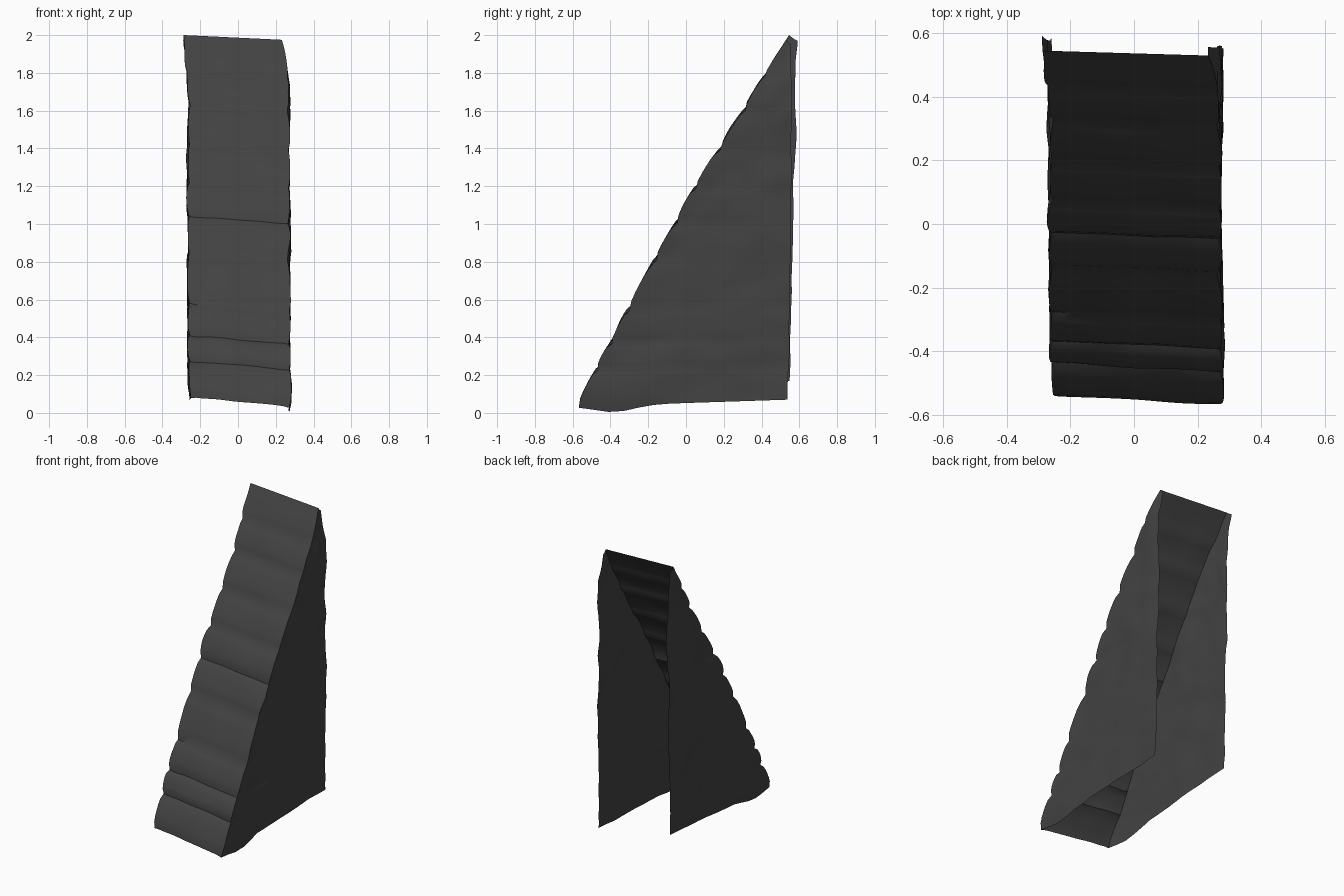
import bpy, bmesh, math
from mathutils import Vector, noise

if "Cube" in bpy.data.objects:
    bpy.data.objects.remove(bpy.data.objects["Cube"], do_unlink=True)

SLOPE = [(0.0, -0.6), (0.2, -0.49), (0.75, -0.2), (1.2, 0.05), (1.6, 0.3), (2.0, 0.545)]
COURSES = [0, 0.2, 0.34, 0.52, 0.8, 1.0, 1.19, 1.4, 1.62, 1.8, 2.0]
ROWS, WALL, FRONT = 6, 14, 14


def interp(table, v):
    for (a, fa), (b, fb) in zip(table, table[1:]):
        if v <= b:
            return fa + (fb - fa) * (v - a) / (b - a)
    return table[-1][1]


def lerp(a, b, t):
    return a + (b - a) * t


def rough(p, size, seed):
    return noise.noise(Vector(p) * size + Vector((seed, seed, seed)))


def edge_x(side, t):
    """Outer x of a side wall at height fraction t."""
    if side > 0:
        return interp([(0, 0.272), (0.9, 0.268), (1, 0.235)], t)
    return interp([(0, -0.26), (0.8, -0.263), (0.92, -0.27), (1, -0.285)], t)


def front_point(u, t, bulge):
    """Sloped face; u runs from the right edge (0) to the left edge (1)."""
    x = lerp(edge_x(-1, t), edge_x(1, t), u)
    z = lerp(lerp(0.09, 0.04, u), lerp(2.0, 1.975, u), t)
    y = interp(SLOPE, z)
    d = 0.018 * (bulge - 0.6) + 0.008 * rough((x, y, z), 5, 3)
    d *= 1 - t ** 8
    return Vector((x, y - d * 0.87, z + d * 0.5))


def wall_point(side, v, t, bulge):
    """Side wall; v runs from the sloped edge (0) to the open back (1)."""
    a = front_point(0 if side < 0 else 1, t, bulge)
    if side > 0:
        back = Vector((0.27, interp([(0, 0.54), (0.9, 0.56), (1, 0.55)], t), lerp(0.07, 1.95, t)))
    else:
        back = Vector((-0.262, interp([(0, 0.55), (0.9, 0.583), (1, 0.585)], t), lerp(0.17, 1.97, t)))
    back.x = edge_x(side, t) + 0.004 * side
    p = a.lerp(back, v)
    # lower hem dips just behind the toe
    p.z -= 0.035 * (1 - t) ** 12 * math.exp(-((v - 0.17) / 0.13) ** 2)
    p.x += side * (0.012 * rough(p, 4, 7) + 0.007 * rough(p, 10, 1))
    p.x += side * 0.008 * (bulge - 0.5) * (1 - v)
    p.y += 0.012 * rough(p, 6, 5) * v ** 6
    return p


# Stone colour
stone = bpy.data.materials.new("dark grey stone")
stone.use_nodes = True
colour = (0.055, 0.055, 0.055, 1)
stone.diffuse_color = colour
bsdf = stone.node_tree.nodes["Principled BSDF"]
bsdf.inputs["Base Color"].default_value = colour
bsdf.inputs["Roughness"].default_value = 0.9

# Height levels: each course is a rounded band with a groove at its joints
levels = []
for lo, hi in zip(COURSES, COURSES[1:]):
    for i in range(ROWS):
        s = i / ROWS
        levels.append((lerp(lo, hi, s) / 2, math.sin(math.pi * s) ** 0.4 if s else 0))
levels.append((1, 0.6))

# Open shell: left wall, sloped front, right wall
bm = bmesh.new()
grid = []
for t, bulge in levels:
    row = [wall_point(1, 1 - i / WALL, t, bulge) for i in range(WALL + 1)]
    left, right = row[-1], wall_point(-1, 0, t, bulge)
    for i in range(1, FRONT):
        u = 1 - i / FRONT
        p = front_point(u, t, bulge)
        # let joints wander a little across the face
        p.z += 0.012 * rough((p.x, 0, round(t * 9)), 6, 2) * (1 - bulge) * (1 - t)
        row.append(p)
    row += [wall_point(-1, i / WALL, t, bulge) for i in range(WALL + 1)]
    grid.append([bm.verts.new(p) for p in row])
for a, b in zip(grid, grid[1:]):
    for i in range(len(a) - 1):
        bm.faces.new((a[i + 1], a[i], b[i], b[i + 1]))
bmesh.ops.recalc_face_normals(bm, faces=bm.faces)
centre = Vector((0, 0.2, 0.8))
if sum((f.calc_center_median() - centre).dot(f.normal) for f in bm.faces) < 0:
    bmesh.ops.reverse_faces(bm, faces=bm.faces)

mesh = bpy.data.meshes.new("stone_buttress")
bm.to_mesh(mesh)
bm.free()
mesh.materials.append(stone)
buttress = bpy.data.objects.new("stone_buttress", mesh)
bpy.context.collection.objects.link(buttress)
bpy.context.view_layer.objects.active = buttress
buttress.select_set(True)
bpy.ops.object.shade_smooth_by_angle(angle=math.radians(40))
